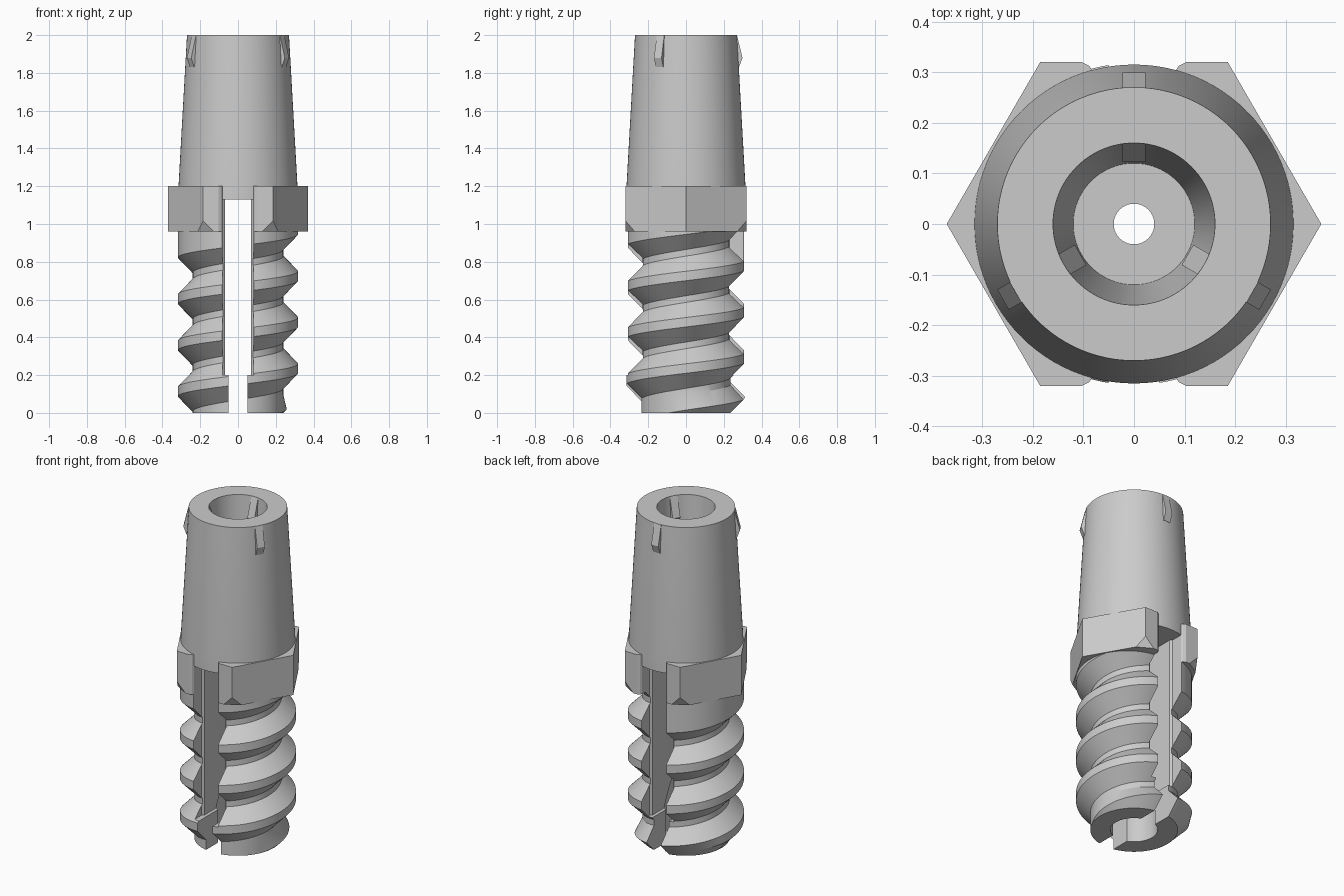
import bpy, bmesh, math
from mathutils import Matrix

if "Cube" in bpy.data.objects:
    bpy.data.objects.remove(bpy.data.objects["Cube"], do_unlink=True)

grey = bpy.data.materials.new("plain_grey")
grey.use_nodes = True
grey.diffuse_color = (0.6, 0.6, 0.6, 1)
grey.node_tree.nodes["Principled BSDF"].inputs["Base Color"].default_value = (0.6, 0.6, 0.6, 1)

SIDES = 96


def finish(name, bm):
    bmesh.ops.recalc_face_normals(bm, faces=bm.faces[:])
    mesh = bpy.data.meshes.new(name)
    bm.to_mesh(mesh)
    bm.free()
    mesh.materials.append(grey)
    ob = bpy.data.objects.new(name, mesh)
    bpy.context.collection.objects.link(ob)
    return ob


def lathe(name, profile):
    """Closed (radius, height) profile turned about z."""
    bm = bmesh.new()
    rings = []
    for i in range(SIDES):
        a = math.tau * i / SIDES
        rings.append([bm.verts.new((r * math.cos(a), r * math.sin(a), z)) for r, z in profile])
    for i in range(SIDES):
        p, q = rings[i - 1], rings[i]
        for j in range(len(profile)):
            bm.faces.new((p[j - 1], q[j - 1], q[j], p[j]))
    bmesh.ops.remove_doubles(bm, verts=bm.verts[:], dist=1e-5)
    bmesh.ops.dissolve_degenerate(bm, edges=bm.edges[:], dist=1e-5)
    return finish(name, bm)


def prism(points, axis_step):
    """Bmesh of a planar outline pushed along a vector."""
    bm = bmesh.new()
    face = bm.faces.new([bm.verts.new(p) for p in points])
    out = bmesh.ops.extrude_face_region(bm, geom=[face], use_keep_orig=True)
    moved = [g for g in out["geom"] if isinstance(g, bmesh.types.BMVert)]
    bmesh.ops.translate(bm, verts=moved, vec=axis_step)
    return bm


def cut(ob, cutters):
    for c in cutters:
        mod = ob.modifiers.new("cut", "BOOLEAN")
        mod.operation = "DIFFERENCE"
        mod.solver = "EXACT"
        mod.object = c
    bpy.context.view_layer.update()
    dg = bpy.context.evaluated_depsgraph_get()
    mesh = bpy.data.meshes.new_from_object(ob.evaluated_get(dg))
    ob.modifiers.clear()
    ob.data = mesh


# Tapered sleeve with a tapered blind bore and a small pilot hole
sleeve = lathe("tapered_sleeve", [(0.27, 2), (0.315, 1.2), (0.315, 1.13), (0.04, 1.13),
                                  (0.04, 1.27), (0.12, 1.27), (0.16, 2)])

# Threaded shank: each column follows the helical groove edges
PITCH, CREST, ROOT, TURNS = 0.245, 0.318, 0.24, 6
GROOVE = [(0.0975, CREST), (0.0175, ROOT), (-0.0175, ROOT), (-0.0975, CREST)]
bm = bmesh.new()
columns = []
for i in range(SIDES + 1):
    a = -1.5 * math.pi + math.tau * i / SIDES
    centre = 0.8475 + PITCH * a / math.tau
    rows = [(CREST, 1.13)]
    for n in range(TURNS):
        rows += [(r, centre - n * PITCH + dz) for dz, r in GROOVE]
    columns.append([bm.verts.new((r * math.cos(a), r * math.sin(a), z)) for r, z in rows])
for p, q in zip(columns, columns[1:]):
    for j in range(len(p) - 1):
        bm.faces.new((p[j], q[j], q[j + 1], p[j + 1]))
bm.faces.new(columns[-1][:6])                      # wall where the groove ends
bm.faces.new([c[0] for c in columns[:-1]])         # top cap
bmesh.ops.remove_doubles(bm, verts=bm.verts[:], dist=1e-5)
bmesh.ops.bisect_plane(bm, geom=bm.verts[:] + bm.edges[:] + bm.faces[:], dist=1e-6,
                       plane_co=(0, 0, 0), plane_no=(0, 0, -1), clear_outer=True)
rim = [e for e in bm.edges if e.is_boundary]
bmesh.ops.holes_fill(bm, edges=rim, sides=0)
for v in bm.verts:                                 # chamfered tip
    r, limit = v.co.xy.length, 0.24 + v.co.z
    if r > limit:
        v.co.x *= limit / r
        v.co.y *= limit / r
shank = finish("threaded_shank", bm)

# Hexagonal collar, with the bottom corners beside the slot clipped
hexagon = [(0.37 * math.cos(k * math.pi / 3), 0.37 * math.sin(k * math.pi / 3), 0.96) for k in range(6)]
bm = prism(hexagon, (0, 0, 0.24))
corners = [v for v in bm.verts if v.co.z < 1 and abs(v.co.y) > 0.1]
bmesh.ops.bevel(bm, geom=corners, offset=0.057, segments=1, affect="VERTICES")
collar = finish("hex_collar", bm)

# Slot cutters: wide slot with eased mouths, narrow slot at the tip, tip bore
side = [(0.07, 0.22), (0.082, 0.23), (0.082, 0.302), (0.088, 0.312), (0.107, 0.322), (0.107, 0.5)]
right = [(x, -y) for x, y in reversed(side)] + side
outline = right + [(-x, y) for x, y in reversed(right)]
wide = finish("wide_slot_cutter", prism([(x, y, 0.2) for x, y in outline], (0, 0, 1.2)))
box = [(0.05, -1), (0.05, 1), (-0.05, 1), (-0.05, -1)]
narrow = finish("narrow_slot_cutter", prism([(x, y, -0.1) for x, y in box], (0, 0, 0.4)))
bore = lathe("bore_cutter", [(0, -0.1), (0.13, -0.1), (0.13, 0.2), (0.06, 0.4), (0, 0.4)])
cutters = [wide, narrow, bore]
cut(shank, cutters)
cut(collar, [wide])
for c in cutters:
    bpy.data.objects.remove(c, do_unlink=True)

# Small wedge fins, three outside and three inside the sleeve mouth
outer_fin = [(0.25, 1.999), (0.27, 1.999), (0.299, 1.88), (0.281, 1.83), (0.25, 1.83)]
inner_fin = [(0.175, 1.999), (0.16, 1.999), (0.122, 1.88), (0.15, 1.83), (0.175, 1.83)]
fins = []
for label, shape in (("outer_fin", outer_fin), ("inner_fin", inner_fin)):
    for k in range(3):
        bm = prism([(r, -0.023, z) for r, z in shape], (0, 0.046, 0))
        turn = Matrix.Rotation(math.radians(90 + 120 * k), 4, "Z")
        bmesh.ops.transform(bm, matrix=turn, verts=bm.verts[:])
        fins.append(finish(f"{label}_{k + 1}", bm))

# Smooth round surfaces, keep edges crisp
bpy.ops.object.select_all(action="DESELECT")
for ob in (sleeve, shank, collar):
    ob.select_set(True)
bpy.context.view_layer.objects.active = shank
bpy.ops.object.shade_smooth_by_angle(angle=math.radians(25))
